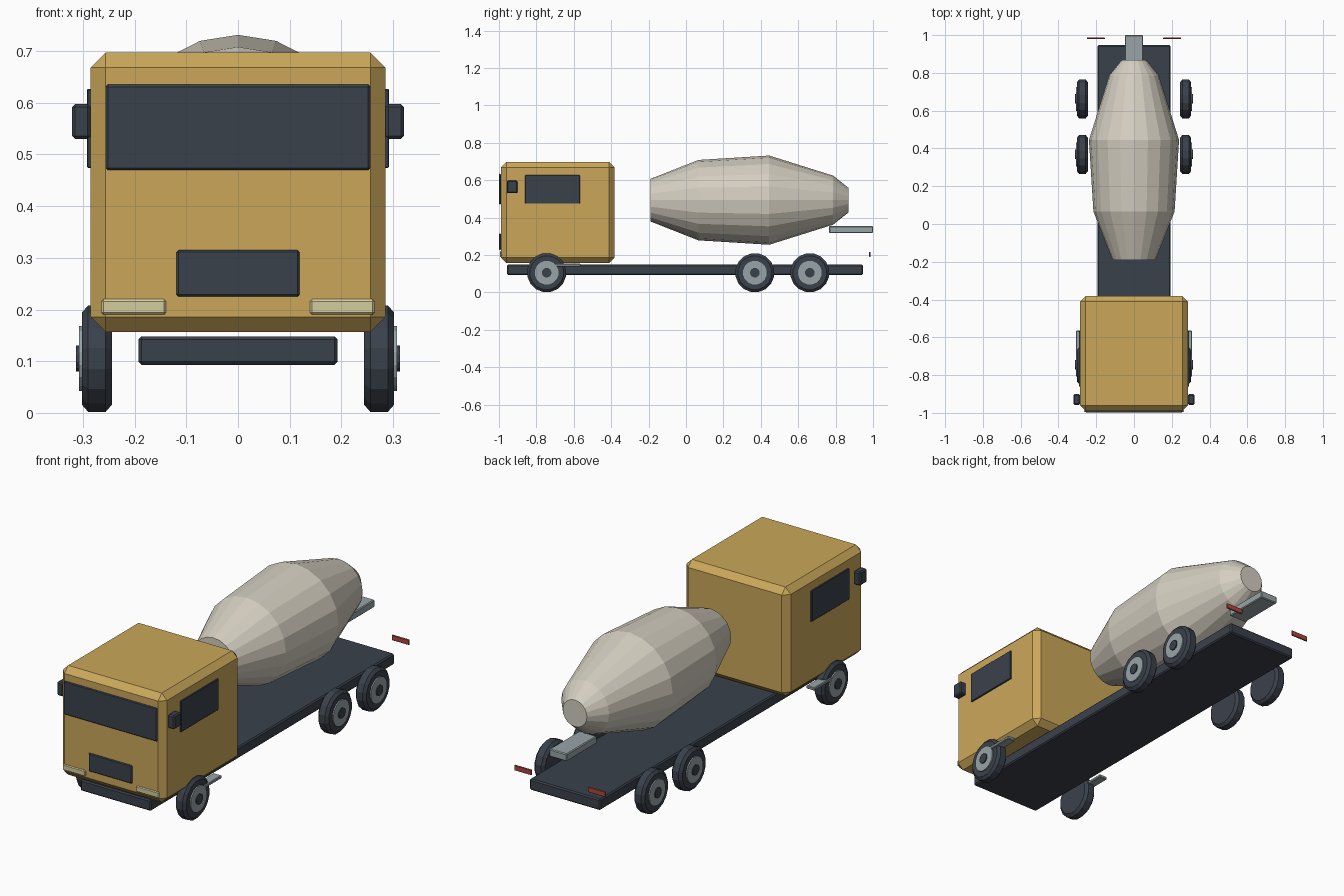
import bpy, bmesh, math
from mathutils import Vector

if "Cube" in bpy.data.objects:
    bpy.data.objects.remove(bpy.data.objects["Cube"])


def material(name, rgb):
    def lin(c):
        c /= 255
        return c / 12.92 if c <= 0.04045 else ((c + 0.055) / 1.055) ** 2.4
    m = bpy.data.materials.new(name)
    m.diffuse_color = (*[lin(c) for c in rgb], 1)
    m.use_nodes = True
    m.node_tree.nodes["Principled BSDF"].inputs["Base Color"].default_value = m.diffuse_color
    return m


MUSTARD = material("mustard paint", (203, 167, 90))
DARK = material("dark grey", (58, 65, 75))
CREAM = material("drum cream", (212, 206, 192))
STEEL = material("steel grey", (152, 165, 167))
LAMP = material("lamp yellow", (212, 204, 158))
RED = material("tail red", (172, 72, 62))


def finish(name, bm, mat):
    bmesh.ops.recalc_face_normals(bm, faces=bm.faces[:])
    me = bpy.data.meshes.new(name)
    bm.to_mesh(me)
    bm.free()
    me.materials.append(mat)
    ob = bpy.data.objects.new(name, me)
    bpy.context.collection.objects.link(ob)
    return ob


def box(name, x, y, z, mat, bevel=0.0):
    """Box from (min, max) ranges with chamfered edges."""
    bm = bmesh.new()
    bmesh.ops.create_cube(bm, size=1)
    for v in bm.verts:
        v.co = Vector([(r[0] + r[1]) / 2 + c * (r[1] - r[0]) for r, c in zip((x, y, z), v.co)])
    if bevel:
        bmesh.ops.bevel(bm, geom=bm.edges[:], offset=bevel, segments=1, affect='EDGES')
    return finish(name, bm, mat)


def lathe(name, profile, sides, place, mat, phase=0.0):
    """Capped solid of revolution; place(a, u, v) maps axial and radial coordinates."""
    bm = bmesh.new()
    rings = []
    for a, r in profile:
        ring = []
        for i in range(sides):
            t = 2 * math.pi * (i + phase) / sides
            ring.append(bm.verts.new(place(a, r * math.sin(t), r * math.cos(t))))
        rings.append(ring)
    for p, q in zip(rings, rings[1:]):
        for i in range(sides):
            j = (i + 1) % sides
            bm.faces.new((p[i], p[j], q[j], q[i]))
    bm.faces.new(rings[0])
    bm.faces.new(rings[-1])
    return finish(name, bm, mat)


def both(x, s):
    return tuple(sorted((s * x[0], s * x[1])))


# Chassis and cab
box("chassis", (-0.193, 0.193), (-0.957, 0.947), (0.093, 0.148), DARK, 0.006)
box("cab", (-0.285, 0.285), (-0.99, -0.382), (0.157, 0.697), MUSTARD, 0.029)

# Front details
box("windscreen", (-0.256, 0.256), (-0.999, -0.990), (0.47, 0.635), DARK, 0.004)
box("grille", (-0.119, 0.119), (-0.999, -0.990), (0.225, 0.315), DARK, 0.004)

# Mixing drum and chute
lathe("mixing_drum",
      [(-0.19, 0.114), (0.067, 0.215), (0.445, 0.2385), (0.787, 0.131), (0.868, 0.066)],
      20, lambda a, u, v: (u, a, 0.493 + v), CREAM)
box("chute", (-0.048, 0.048), (0.765, 1.0), (0.317, 0.354), STEEL, 0.004)

# Parts mirrored left and right
for s, side in ((-1, "left"), (1, "right")):
    box(f"side_window_{side}", both((0.283, 0.292), s), (-0.86, -0.567), (0.474, 0.627), DARK, 0.002)
    box(f"mirror_{side}", both((0.285, 0.321), s), (-0.957, -0.901), (0.53, 0.598), DARK, 0.006)
    box(f"headlight_{side}", both((0.139, 0.264), s), (-0.995, -0.985), (0.19, 0.22), LAMP, 0.004)
    box(f"tail_light_{side}", both((0.154, 0.249), s), (0.979, 0.987), (0.19, 0.216), RED, 0.002)
    box(f"step_{side}", both((0.262, 0.307), s), (-0.717, -0.565), (0.138, 0.153), STEEL, 0.003)

    # Wheels: one front axle, two rear axles
    for n, y in enumerate((-0.745, 0.368, 0.662), 1):
        def place(a, u, v, y=y, s=s):
            return (s * a, y + u, 0.105 + v)
        lathe(f"tyre_{side}_{n}", [(0.244, 0.091), (0.256, 0.105), (0.290, 0.105), (0.302, 0.091)],
              16, place, DARK, 0.5)
        lathe(f"hub_{side}_{n}", [(0.298, 0.064), (0.308, 0.064)], 16, place, STEEL, 0.5)
        lathe(f"hub_cap_{side}_{n}", [(0.304, 0.026), (0.313, 0.026)], 12, place, DARK, 0.5)
